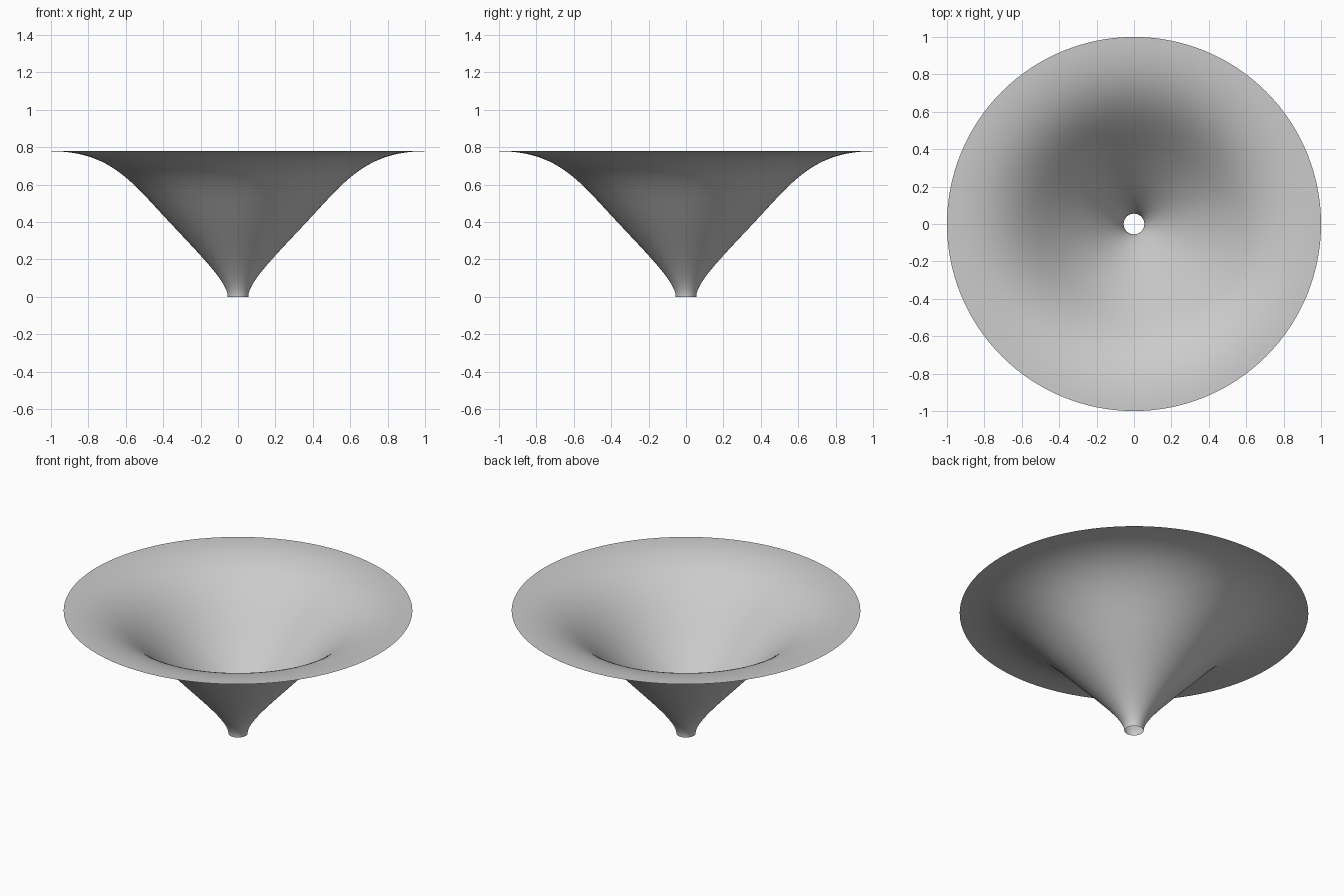
import bpy, bmesh, math
from mathutils import Vector
from mathutils.geometry import interpolate_bezier

cube = bpy.data.objects.get("Cube")
if cube:
    bpy.data.objects.remove(cube, do_unlink=True)

SEGMENTS = 128

# Plain grey finish
grey = bpy.data.materials.new("light_grey")
grey.use_nodes = True
colour = (0.6, 0.6, 0.6, 1)
grey.diffuse_color = colour
grey.node_tree.nodes["Principled BSDF"].inputs["Base Color"].default_value = colour


def bezier(points, steps):
    return interpolate_bezier(*[Vector((r, 0, z)) for r, z in points], steps)


# Half profile: steep throat, then a flare that flattens out at the rim
throat = bezier([(0.055, 0), (0.055, 0.08), (0.2, 0.22), (0.4, 0.435)], 25)
flare = bezier([(0.4, 0.435), (0.58, 0.63), (0.7, 0.778), (1, 0.778)], 25)
profile = throat + flare[1:]

# Spin the profile into an open, single-walled funnel
bm = bmesh.new()
verts = [bm.verts.new(p) for p in profile]
edges = [bm.edges.new(pair) for pair in zip(verts, verts[1:])]
bmesh.ops.spin(bm, geom=verts + edges, cent=(0, 0, 0), axis=(0, 0, 1),
               angle=math.tau, steps=SEGMENTS, use_duplicate=False)
bmesh.ops.remove_doubles(bm, verts=bm.verts, dist=0.0001)
bmesh.ops.recalc_face_normals(bm, faces=bm.faces)

# Inner surface faces up
bm.normal_update()
if sum(f.normal.z for f in bm.faces) < 0:
    bmesh.ops.reverse_faces(bm, faces=bm.faces)
for face in bm.faces:
    face.smooth = True

mesh = bpy.data.meshes.new("funnel")
bm.to_mesh(mesh)
bm.free()
mesh.materials.append(grey)
funnel = bpy.data.objects.new("funnel", mesh)
bpy.context.collection.objects.link(funnel)
